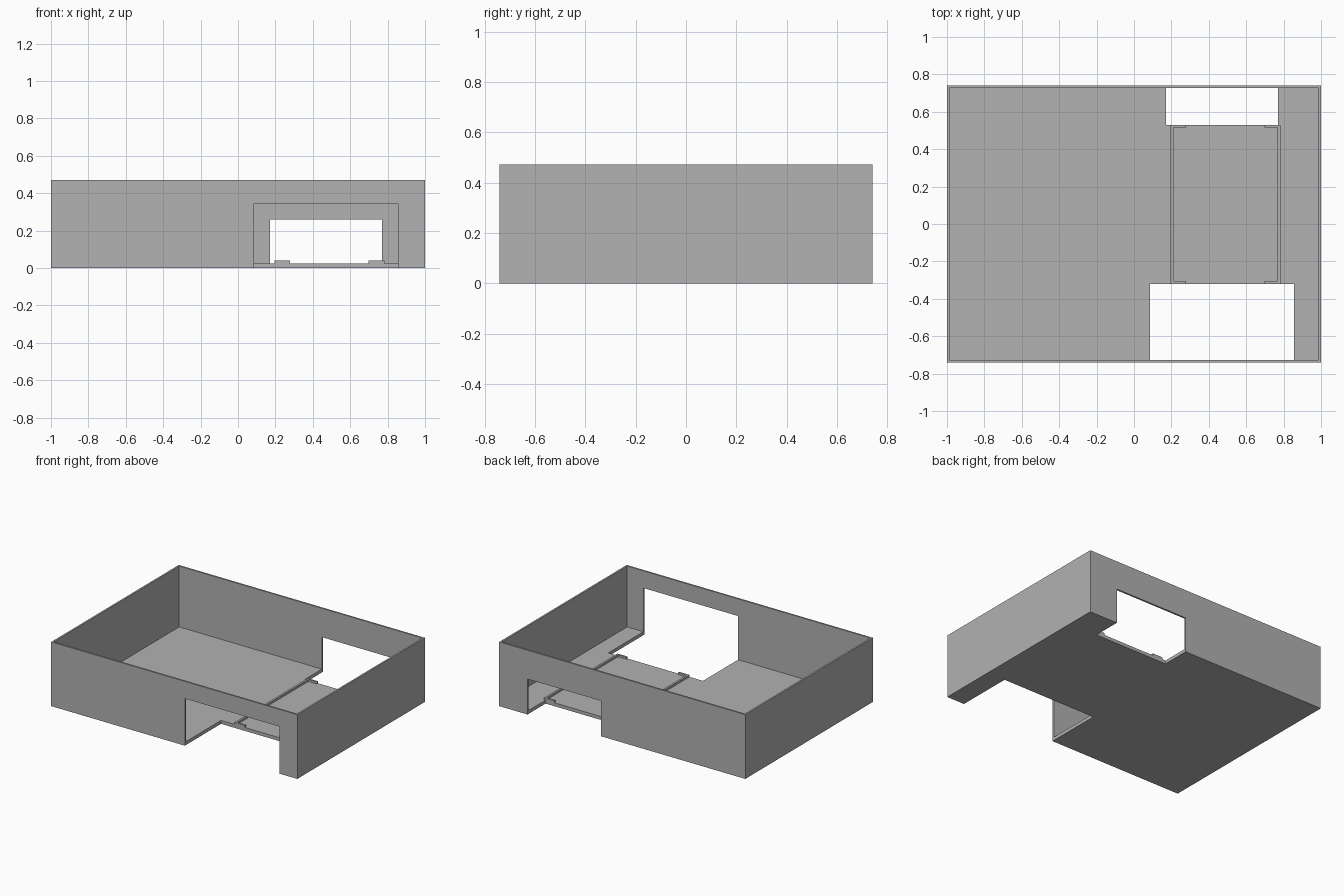
import bpy
import bmesh

cube = bpy.data.objects.get("Cube")
if cube:
    bpy.data.objects.remove(cube, do_unlink=True)

grey = bpy.data.materials.new("plain grey")
grey.use_nodes = True
GREY = (0.445, 0.445, 0.445, 1)
grey.diffuse_color = GREY
grey.node_tree.nodes["Principled BSDF"].inputs["Base Color"].default_value = GREY

HALF_X, HALF_Y, HEIGHT = 1.0, 0.74, 0.472
WALL, FLOOR = 0.013, 0.025
FRONT_EDGE, BACK_EDGE = -0.32, 0.53


def prism(name, outline, z0, z1):
    """Extrude a flat outline from z0 up to z1."""
    bm = bmesh.new()
    face = bm.faces.new([bm.verts.new((x, y, z0)) for x, y in outline])
    top = bmesh.ops.extrude_face_region(bm, geom=[face])["geom"]
    verts = [v for v in top if isinstance(v, bmesh.types.BMVert)]
    bmesh.ops.translate(bm, verts=verts, vec=(0, 0, z1 - z0))
    bmesh.ops.recalc_face_normals(bm, faces=bm.faces)
    mesh = bpy.data.meshes.new(name)
    bm.to_mesh(mesh)
    bm.free()
    mesh.materials.append(grey)
    obj = bpy.data.objects.new(name, mesh)
    bpy.context.collection.objects.link(obj)
    return obj


def box(name, x0, x1, y0, y1, z0, z1):
    return prism(name, [(x0, y0), (x1, y0), (x1, y1), (x0, y1)], z0, z1)


def cut(target, cutter):
    """Subtract the cutter and discard it."""
    mod = target.modifiers.new("cut", 'BOOLEAN')
    mod.operation = 'DIFFERENCE'
    mod.solver = 'EXACT'
    mod.object = cutter
    cutter.hide_render = True
    bpy.context.view_layer.objects.active = target
    bpy.ops.object.modifier_apply(modifier=mod.name)
    bpy.data.objects.remove(cutter, do_unlink=True)


# Open tray
tray = box("tray", -HALF_X, HALF_X, -HALF_Y, HALF_Y, 0, HEIGHT)
cut(tray, box("cavity", WALL - HALF_X, HALF_X - WALL,
              WALL - HALF_Y, HALF_Y - WALL, FLOOR, 1))

# Openings through the wall and the floor behind it
cut(tray, box("front_opening", 0.086, 0.855, -1, FRONT_EDGE, -0.1, 0.346))
cut(tray, box("back_opening", 0.172, 0.77, BACK_EDGE, 1, -0.1, 0.26))

# Pair of bracket-shaped rails on the floor, mirrored about their centre line
CENTRE, REACH, TAB, THICK = 0.489, 0.293, 0.083, 0.014
for name, side in (("right_rail", -1), ("left_rail", 1)):
    outer = CENTRE + side * REACH
    inner = outer - side * THICK
    tip = outer - side * TAB
    y0, y1 = FRONT_EDGE, BACK_EDGE
    prism(name, [(outer, y0), (tip, y0), (tip, y0 + THICK), (inner, y0 + THICK),
                 (inner, y1 - THICK), (tip, y1 - THICK), (tip, y1), (outer, y1)],
          FLOOR, 0.04)
